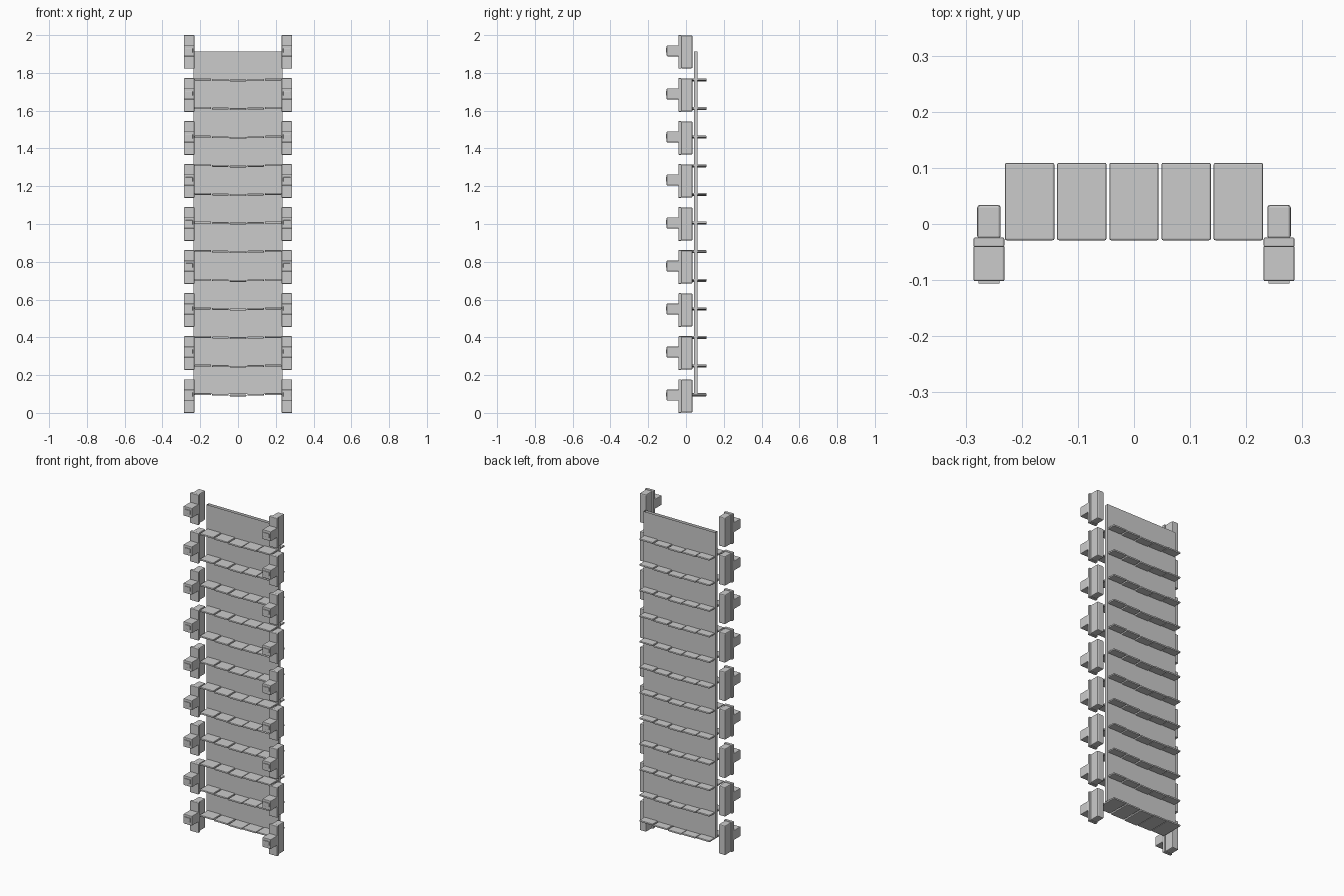
import bpy, bmesh
from mathutils import Matrix, Vector

if "Cube" in bpy.data.objects:
    bpy.data.objects.remove(bpy.data.objects["Cube"])

gray = bpy.data.materials.new("light_gray")
gray.diffuse_color = (0.6, 0.6, 0.6, 1)
gray.use_nodes = True
gray.node_tree.nodes["Principled BSDF"].inputs["Base Color"].default_value = gray.diffuse_color


def box(name, lo, hi, bevel=0.0, open_ends=False):
    """Box between two corners, with optional rounded edges or open top and bottom."""
    lo, hi = Vector(lo), Vector(hi)
    bm = bmesh.new()
    bmesh.ops.create_cube(bm, size=1, matrix=Matrix.Translation((lo + hi) / 2)
                          @ Matrix.Diagonal((*(hi - lo), 1)))
    if open_ends:
        bm.normal_update()
        ends = [f for f in bm.faces if abs(f.normal.z) > 0.9]
        bmesh.ops.delete(bm, geom=ends, context='FACES_ONLY')
    if bevel:
        bmesh.ops.bevel(bm, geom=bm.edges[:], offset=bevel, segments=2,
                        profile=0.5, affect='EDGES')
    mesh = bpy.data.meshes.new(name)
    bm.to_mesh(mesh)
    bm.free()
    mesh.materials.append(gray)
    obj = bpy.data.objects.new(name, mesh)
    bpy.context.collection.objects.link(obj)
    return obj


# Thin hollow back panel
box("back_panel", (-0.235, 0.042, 0.10), (0.235, 0.062, 1.912), open_ends=True)

# Shelves of five separate planks, sagging slightly toward the middle
sag = (0.002, -0.001, -0.004, -0.001, 0.002)
for row in range(12):
    z = 0.097 + row * 0.1515
    for i in range(5):
        x = (i - 2) * 0.093
        dz = sag[i]
        box(f"plank_{row}_{i}", (x - 0.044, -0.029, z + dz - 0.005),
            (x + 0.044, 0.109, z + dz + 0.005), 0.003)

# Side brackets: flange, narrower rear body, front peg and a small end plate
for side in (-1, 1):
    label = "left" if side < 0 else "right"
    x = side * 0.2585
    for n in range(9):
        z = 0.089 + n * 0.22775
        tag = f"{label}_{n}"
        box("flange_" + tag, (x - 0.0275, -0.041, z - 0.089),
            (x + 0.0275, -0.024, z + 0.089), 0.003)
        box("rear_body_" + tag, (x - 0.021, -0.026, z - 0.087),
            (x + 0.021, 0.034, z + 0.087), 0.005)
        box("peg_" + tag, (x - 0.0275, -0.102, z - 0.023),
            (x + 0.0275, -0.038, z + 0.034), 0.003)
        box("peg_plate_" + tag, (x - 0.019, -0.106, z - 0.003),
            (x + 0.019, -0.101, z + 0.02), 0.001)
